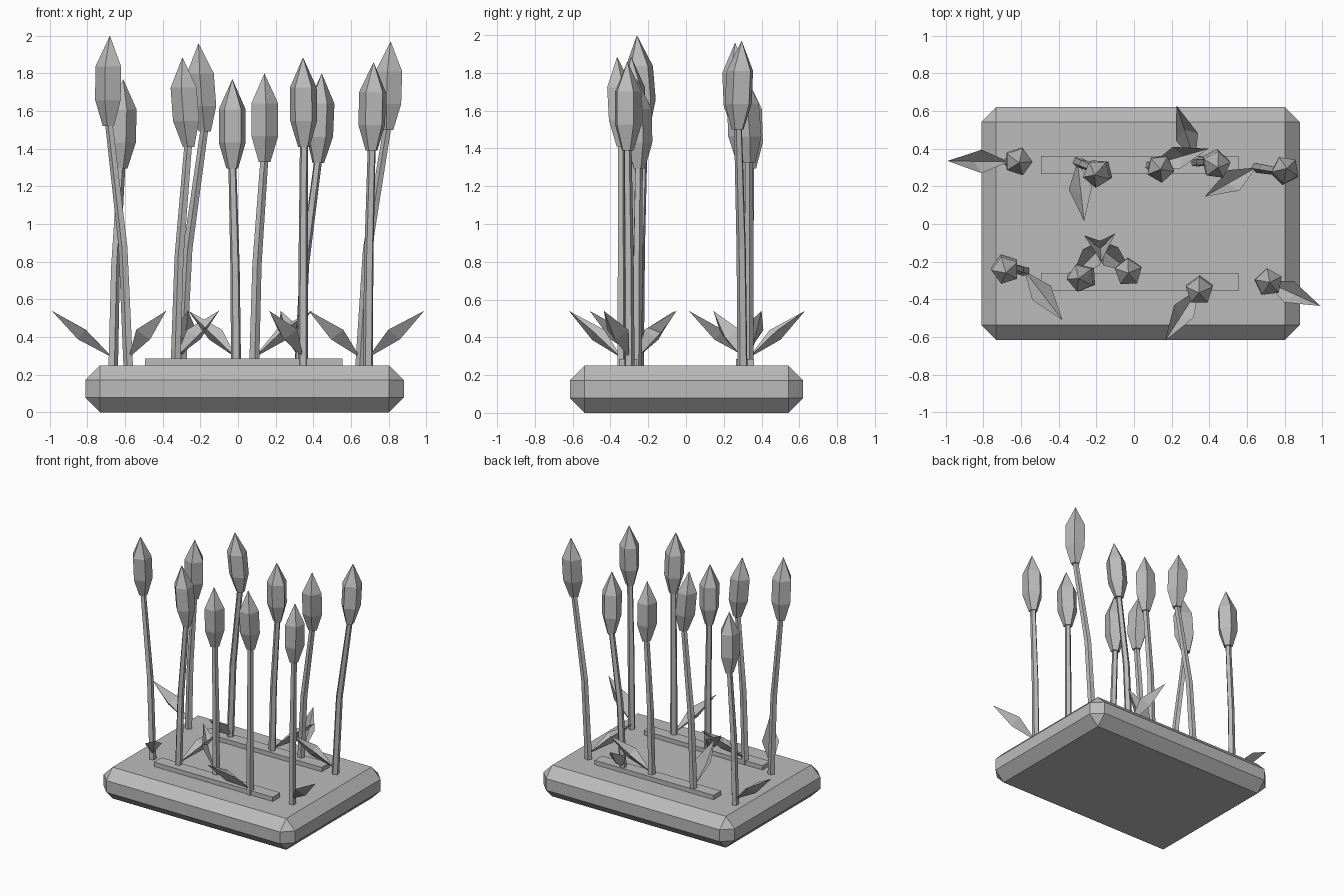
import bpy
import bmesh
from math import cos, sin, tau, radians
from mathutils import Vector

old = bpy.data.objects.get("Cube")
if old:
    bpy.data.objects.remove(old, do_unlink=True)

grey = bpy.data.materials.new("plain grey")
grey.use_nodes = True
colour = (0.5, 0.5, 0.5, 1)
grey.diffuse_color = colour
grey.node_tree.nodes["Principled BSDF"].inputs["Base Color"].default_value = colour


def finish(bm, name, closed=True):
    if closed:
        bmesh.ops.recalc_face_normals(bm, faces=bm.faces[:])
    mesh = bpy.data.meshes.new(name)
    bm.to_mesh(mesh)
    bm.free()
    mesh.materials.append(grey)
    obj = bpy.data.objects.new(name, mesh)
    bpy.context.collection.objects.link(obj)
    return obj


def box(name, low, high, chamfer=0):
    low, high = Vector(low), Vector(high)
    bm = bmesh.new()
    bmesh.ops.create_cube(bm, size=1)
    for v in bm.verts:
        v.co = (low + high) / 2 + v.co * (high - low)
    if chamfer:
        bmesh.ops.bevel(bm, geom=bm.edges[:], offset=chamfer, segments=1,
                        affect='EDGES', clamp_overlap=True)
    return finish(bm, name)


def loft(name, rings, phase=0, sides=5):
    """Join horizontal rings given as (centre, radius); radius 0 is a point."""
    bm = bmesh.new()
    loops = []
    for centre, radius in rings:
        loops.append([bm.verts.new(centre + radius * Vector(
            (cos(phase + tau * i / sides), sin(phase + tau * i / sides), 0)))
            for i in range(sides)])
    for a, b in zip(loops, loops[1:]):
        for i in range(sides):
            j = (i + 1) % sides
            bm.faces.new((a[i], a[j], b[j], b[i]))
    bm.faces.new(loops[0][::-1])
    bm.faces.new(loops[-1])
    bmesh.ops.remove_doubles(bm, verts=bm.verts[:], dist=0.0005)
    return finish(bm, name)


def leaf(name, base, tip):
    """Pointed leaf folded along its keel."""
    along = tip - base
    side = Vector((-along.y, along.x, 0)).normalized()
    up = along.cross(side).normalized()
    middle = base + along * 0.5
    bm = bmesh.new()
    root, end, keel, left, right = [bm.verts.new(p) for p in (
        base, tip, middle - up * 0.035,
        middle + up * 0.03 + side * 0.062, middle + up * 0.03 - side * 0.062)]
    for f in ((root, keel, left), (keel, end, left),
              (root, right, keel), (keel, right, end)):
        bm.faces.new(f)
    return finish(bm, name, closed=False)


# Chamfered slab and the two strips on it
box("base_slab", (-0.81, -0.615, 0), (0.88, 0.62, 0.25), 0.078)
box("front_strip", (-0.495, -0.355, 0.24), (0.555, -0.26, 0.285))
box("back_strip", (-0.495, 0.265, 0.24), (0.555, 0.36, 0.285))

# Each plant: stem foot, head bottom, head tip, leaf tip, head turn in degrees
LEAF_TOP = 0.54
plants = [
    ((-0.58, -0.25), (-0.685, -0.22, 1.52), (-0.68, -0.26, 2.0), (-0.38, -0.51), 36),
    ((-0.33, -0.28), (-0.26, -0.28, 1.41), (-0.295, -0.29, 1.885), (-0.10, -0.05), 40),
    ((-0.01, -0.26), (-0.03, -0.25, 1.295), (-0.03, -0.26, 1.77), (-0.265, -0.06), 20),
    ((0.345, -0.34), (0.35, -0.34, 1.41), (0.345, -0.365, 1.885), (0.165, -0.62), 18),
    ((0.69, -0.30), (0.71, -0.31, 1.39), (0.72, -0.31, 1.86), (0.99, -0.435), 25),
    ((-0.665, 0.33), (-0.62, 0.34, 1.295), (-0.61, 0.325, 1.77), (-0.99, 0.335), 0),
    ((-0.30, 0.33), (-0.175, 0.28, 1.49), (-0.21, 0.26, 1.96), (-0.265, 0.015), 50),
    ((0.085, 0.31), (0.14, 0.30, 1.33), (0.14, 0.29, 1.80), (0.395, 0.40), 60),
    ((0.325, 0.33), (0.425, 0.335, 1.325), (0.445, 0.30, 1.80), (0.225, 0.63), 10),
    ((0.65, 0.30), (0.795, 0.275, 1.50), (0.81, 0.295, 1.97), (0.375, 0.145), 45),
]
for n, (foot, neck, top, leaf_tip, turn) in enumerate(plants, 1):
    phase = radians(turn)
    foot = Vector((*foot, 0.24))
    neck, top = Vector(neck), Vector(top)
    bend = foot.lerp(neck, 0.27)
    bend.z = (foot.z + neck.z) / 2
    loft(f"stem_{n}", [(foot, 0.028), (bend, 0.026),
                       (neck.lerp(top, 0.05), 0.022)], phase)
    loft(f"flower_head_{n}", [(neck, 0.033), (neck.lerp(top, 0.29), 0.075),
                              (neck.lerp(top, 0.66), 0.075), (top, 0)], phase)
    leaf(f"leaf_{n}", foot + Vector((0, 0, 0.05)), Vector((*leaf_tip, LEAF_TOP)))
